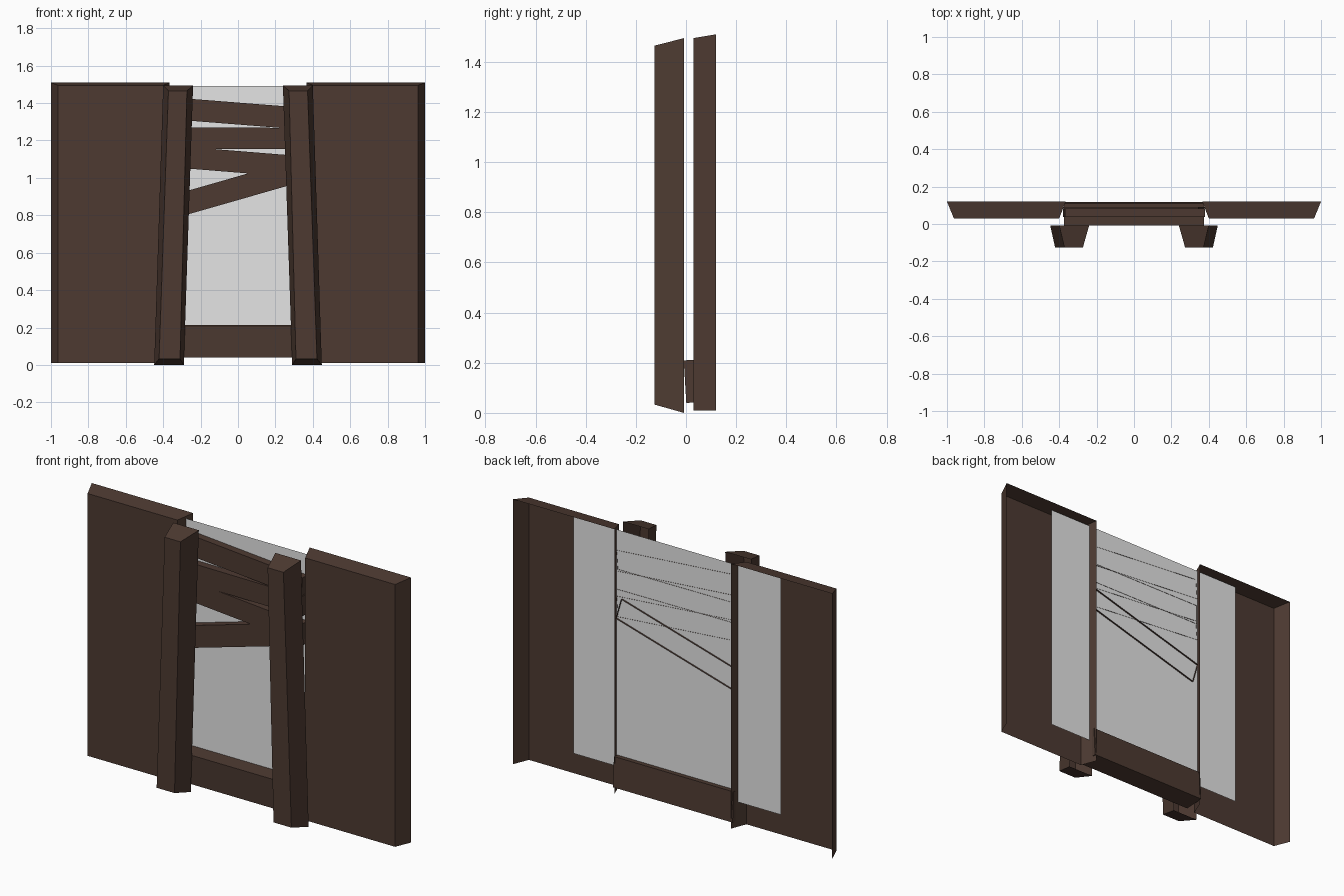
import bpy, bmesh, math
from mathutils import Matrix

if "Cube" in bpy.data.objects:
    bpy.data.objects.remove(bpy.data.objects["Cube"])


def material(name, rgb):
    m = bpy.data.materials.new(name)
    m.diffuse_color = (*rgb, 1.0)
    m.use_nodes = True
    m.node_tree.nodes["Principled BSDF"].inputs["Base Color"].default_value = m.diffuse_color
    return m


BROWN = material("dark brown wood", (0.074, 0.042, 0.031))
GREY = material("pale grey backing", (0.78, 0.78, 0.78))


def finish(name, bm, mat):
    me = bpy.data.meshes.new(name)
    bm.to_mesh(me)
    bm.free()
    me.materials.append(mat)
    ob = bpy.data.objects.new(name, me)
    bpy.context.collection.objects.link(ob)
    return ob


def shell(name, front, back, yf, yb, skip=()):
    """Tapered block from a front and a back outline (x, z), listed
    bottom left, bottom right, top right, top left; skip drops faces."""
    bm = bmesh.new()
    f = [bm.verts.new((x, yf, z)) for x, z in front]
    b = [bm.verts.new((x, yb, z)) for x, z in back]
    faces = {"front": f, "back": b[::-1]}
    for i, side in enumerate(("bottom", "right", "top", "left")):
        j = (i + 1) % 4
        faces[side] = [f[j], f[i], b[i], b[j]]
    for key, loop in faces.items():
        if key not in skip:
            bm.faces.new(loop)
    return finish(name, bm, BROWN)


def mirrored(outline):
    return [(-outline[i][0], outline[i][1]) for i in (1, 0, 3, 2)]


def plank(name, length, depth, height, centre, tilt_y=0.0, tilt_x=0.0, open_back=False):
    bm = bmesh.new()
    bmesh.ops.create_cube(bm, size=1.0)
    if open_back:
        back = [f for f in bm.faces if f.normal.y > 0.9]
        bmesh.ops.delete(bm, geom=back, context='FACES_ONLY')
    bm.transform(Matrix.Translation(centre)
                 @ Matrix.Rotation(math.radians(tilt_y), 4, 'Y')
                 @ Matrix.Rotation(math.radians(tilt_x), 4, 'X')
                 @ Matrix.Diagonal((length, depth, height, 1.0)))
    return finish(name, bm, BROWN)


# Wall panels and leaning posts, open at the back
wall_front = [(0.40, 0.01), (0.963, 0.01), (0.963, 1.495), (0.40, 1.495)]
wall_back = [(0.365, 0.01), (1.0, 0.01), (1.0, 1.51), (0.365, 1.51)]
post_front = [(0.31, 0.033), (0.422, 0.033), (0.372, 1.465), (0.273, 1.465)]
post_back = [(0.29, 0.0), (0.448, 0.0), (0.40, 1.495), (0.24, 1.495)]
for side, fn in (("right", list), ("left", mirrored)):
    shell(side + "_wall_panel", fn(wall_front), fn(wall_back), 0.03, 0.12, ("back", "bottom"))
    shell(side + "_post", fn(post_front), fn(post_back), -0.125, -0.008, ("back",))

# Bottom threshold beam, tipped slightly forward
plank("threshold_beam", 0.75, 0.118, 0.17, (0, 0.055, 0.128), tilt_x=3.4)

# Crooked boards across the opening: height on axis, tilt, board height, back y
boards = [(1.344, 4.5, 0.117, 0.082), (1.212, 0.3, 0.114, 0.082),
          (1.086, 4.6, 0.115, 0.082), (0.945, -16.0, 0.122, 0.09)]
for i, (z, tilt, h, yb) in enumerate(boards):
    plank(f"crooked_board_{i + 1}", 0.75, yb - 0.038, h,
          (0, (yb + 0.038) / 2, z), tilt_y=tilt, open_back=True)

# Thin backing sheet behind the opening
bm = bmesh.new()
bm.faces.new([bm.verts.new((x, 0.08, z)) for x, z in
              ((-0.65, 0.15), (0.65, 0.15), (0.65, 1.49), (-0.65, 1.49))])
finish("backing_sheet", bm, GREY)
